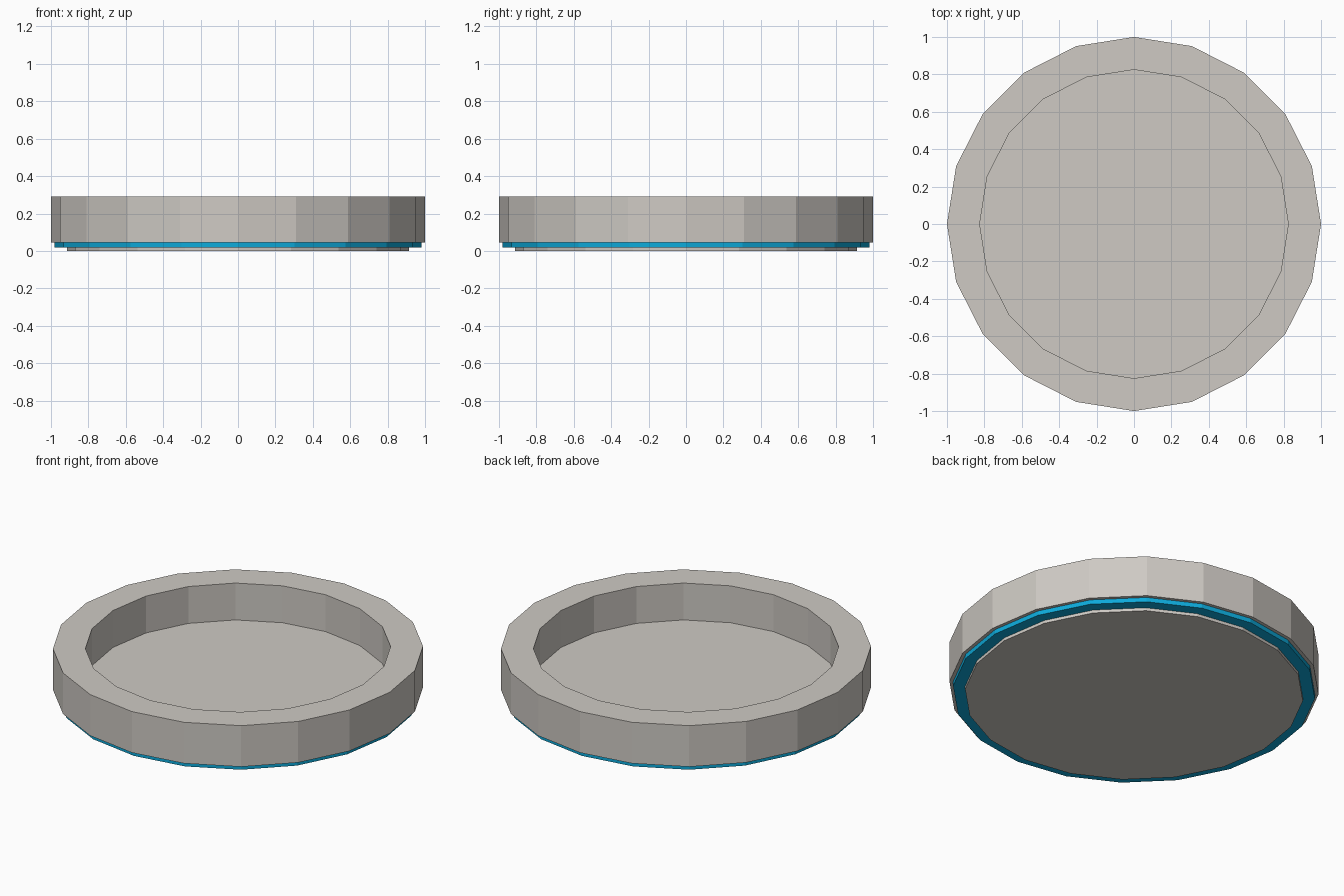
import bpy, bmesh, math

if "Cube" in bpy.data.objects:
    bpy.data.objects.remove(bpy.data.objects["Cube"])

SIDES = 20


def material(name, rgb):
    m = bpy.data.materials.new(name)
    m.diffuse_color = (*rgb, 1)
    m.use_nodes = True
    m.node_tree.nodes["Principled BSDF"].inputs["Base Color"].default_value = m.diffuse_color
    return m


def lathe(name, profile, mat):
    """Spin (radius, z) points, outward side on the right; radius 0 ends cap."""
    bm = bmesh.new()
    rings = []
    for r, z in profile:
        rings.append([bm.verts.new((r * math.cos(a), r * math.sin(a), z))
                      for a in (2 * math.pi * i / SIDES for i in range(SIDES))])
    for a, b in zip(rings, rings[1:]):
        for i in range(SIDES):
            j = (i + 1) % SIDES
            bm.faces.new((a[i], a[j], b[j], b[i]))
    return bm, rings, name, mat


def finish(bm, name, mat):
    me = bpy.data.meshes.new(name)
    bm.to_mesh(me)
    bm.free()
    me.materials.append(mat)
    ob = bpy.data.objects.new(name, me)
    bpy.context.collection.objects.link(ob)


grey = material("warm grey", (0.62, 0.59, 0.55))
blue = material("bright blue", (0.004, 0.40, 0.70))

# Tray: underside lip, outer wall, flat rim, inner wall and recessed floor
bm, rings, *rest = lathe("tray", [(0.98, 0.045), (1, 0.045), (1, 0.29),
                                  (0.825, 0.29), (0.825, 0.07)], grey)
bm.faces.new(rings[-1])
finish(bm, *rest)

# Blue band stepped in below the tray
bm, rings, *rest = lathe("band", [(0.915, 0.018), (0.98, 0.018), (0.98, 0.045)], blue)
finish(bm, *rest)

# Foot: shallow disc the tray stands on
bm, rings, *rest = lathe("foot", [(0.915, 0), (0.915, 0.018)], grey)
bm.faces.new(rings[0][::-1])
finish(bm, *rest)
